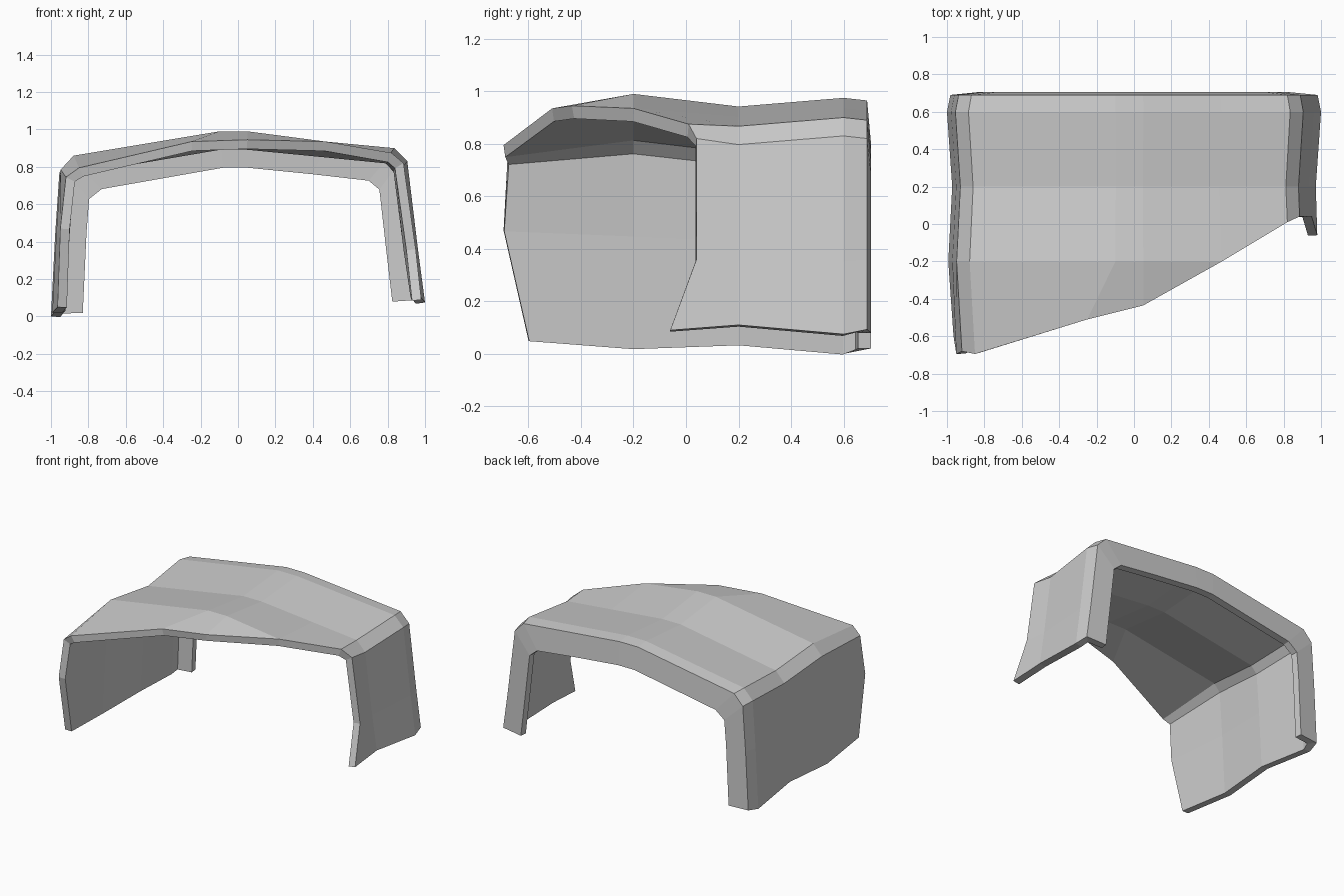
import bpy, bmesh

if "Cube" in bpy.data.objects:
    bpy.data.objects.remove(bpy.data.objects["Cube"])

# Outer arch cross-section (x, z), left foot to right foot
profile = [(-1, 0), (-.978, .44), (-.955, .785), (-.885, .86), (-.1, .99), (.05, .99),
           (.47, .95), (.835, .915), (.905, .845), (.963, .36), (1, .075)]

# Slanted front edge (x, y, z), one point per profile point
front = [(-.965, -.6, .05), (-.95, -.695, .47), (-.92, -.68, .745), (-.85, -.695, .795),
         (-.25, -.51, .935), (.05, -.435, .945), (.47, -.2, .935), (.82, .01, .875),
         (.885, .04, .82), (.95, .04, .36), (.98, -.06, .09)]

# Inner lip of the rear flange (x, z)
lip = [(-.835, .02), (-.815, .45), (-.8, .63), (-.73, .685), (-.08, .8), (.05, .8),
       (.4, .765), (.7, .73), (.76, .68), (.797, .36), (.83, .08)]

# Lengthwise stations: y, width scale, roof shift, foot shift
stations = [(-.2, .993, 0, .02), (.2, .972, -.048, .035),
            (.6, 1, -.015, .0), (.69, .982, -.025, .018)]


def shift(i, roof, foot):
    """Blend the foot shift into the roof shift up each leg."""
    k = min(i, len(profile) - 1 - i)
    t = min(k / 2, 1)
    return foot * (1 - t) + roof * t


# Rows of the sheet, front to back; stations ahead of the slant collapse onto it
rows = [front]
for y, width, roof, foot in stations:
    row = []
    for i, (x, z) in enumerate(profile):
        if y <= front[i][1] + .001:
            row.append(front[i])
        else:
            row.append((x * width, y, z + shift(i, roof, foot)))
    rows.append(row)
rows.append([(x, .705, z) for x, z in lip])

bm = bmesh.new()
grid = [[bm.verts.new(p) for p in row] for row in rows]
for a, b in zip(grid, grid[1:]):
    for i in range(len(profile) - 1):
        bm.faces.new((a[i], a[i + 1], b[i + 1], b[i]))
bmesh.ops.remove_doubles(bm, verts=bm.verts[:], dist=.0005)

mesh = bpy.data.meshes.new("arch_shell")
bm.to_mesh(mesh)
bm.free()
shell = bpy.data.objects.new("arch_shell", mesh)
bpy.context.collection.objects.link(shell)

# Wall thickness goes inwards
solid = shell.modifiers.new("thickness", 'SOLIDIFY')
solid.thickness = .05
solid.offset = -1
solid.use_even_offset = True
